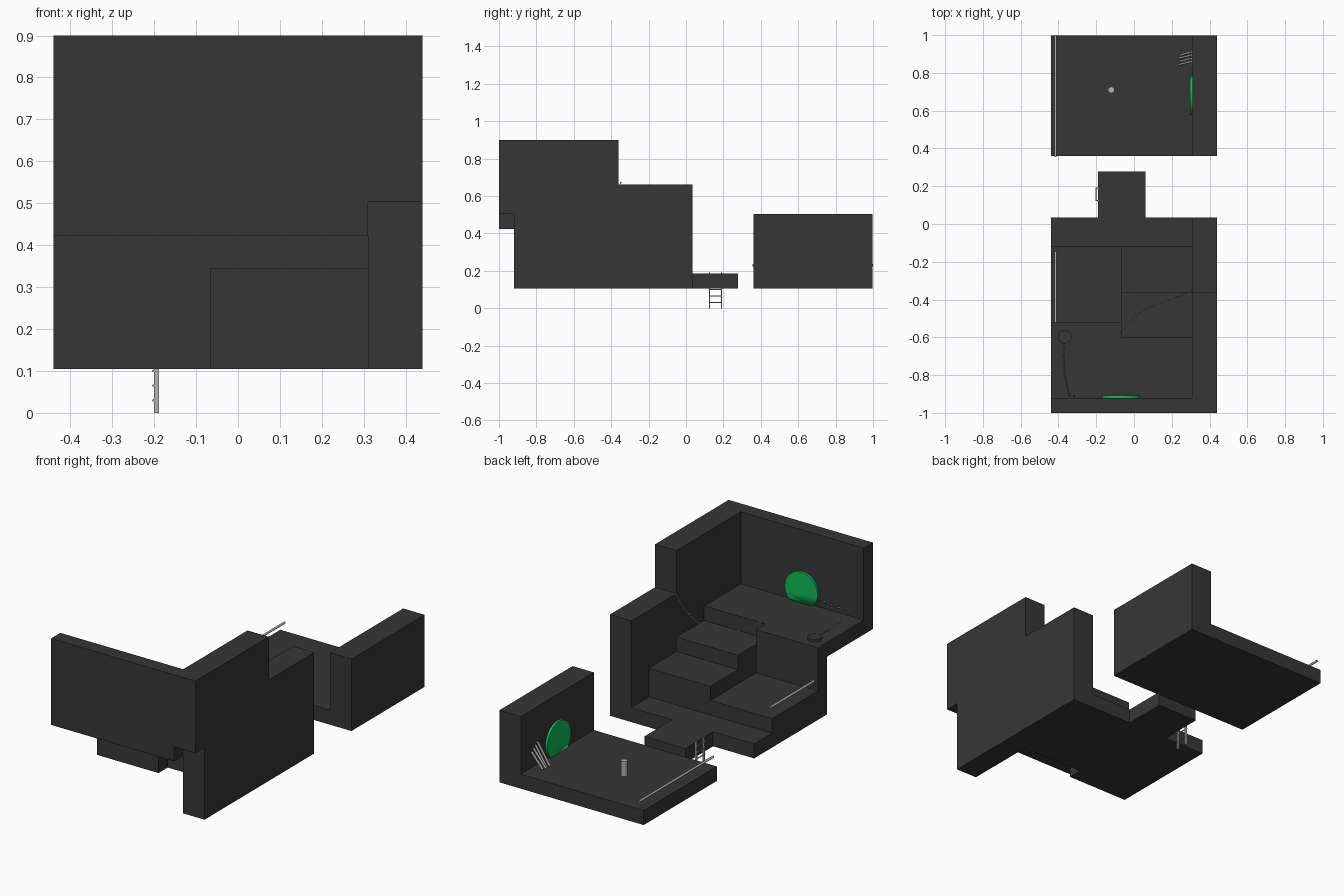
import bpy, bmesh, math
from mathutils import Vector, Matrix

if "Cube" in bpy.data.objects:
    bpy.data.objects.remove(bpy.data.objects["Cube"])


def material(name, rgb):
    m = bpy.data.materials.new(name)
    m.diffuse_color = (*rgb, 1)
    m.use_nodes = True
    m.node_tree.nodes["Principled BSDF"].inputs["Base Color"].default_value = m.diffuse_color
    return m


STONE = material("dark_stone", (0.037, 0.037, 0.037))
METAL = material("light_metal", (0.45, 0.45, 0.45))
GREEN = material("bright_green", (0.005, 0.5, 0.1))


def finish(name, bm, mat, smooth=False):
    bmesh.ops.recalc_face_normals(bm, faces=bm.faces)
    me = bpy.data.meshes.new(name)
    bm.to_mesh(me)
    bm.free()
    me.materials.append(mat)
    for p in me.polygons:
        p.use_smooth = smooth
    if smooth:
        me.set_sharp_from_angle(angle=math.radians(35))
    ob = bpy.data.objects.new(name, me)
    bpy.context.collection.objects.link(ob)
    return ob


def block_union(name, boxes, mat):
    """Joins axis-aligned boxes (x0,x1,y0,y1,z0,z1) and keeps only the outer skin."""
    ax = [sorted({b[2 * i + k] for b in boxes for k in (0, 1)}) for i in range(3)]
    cells = set()
    for i in range(len(ax[0]) - 1):
        for j in range(len(ax[1]) - 1):
            for k in range(len(ax[2]) - 1):
                c = [(ax[n][q] + ax[n][q + 1]) / 2 for n, q in enumerate((i, j, k))]
                if any(all(b[2 * n] < c[n] < b[2 * n + 1] for n in range(3)) for b in boxes):
                    cells.add((i, j, k))
    bm = bmesh.new()
    for cell in cells:
        for n in range(3):
            for side in (0, 1):
                near = list(cell)
                near[n] += 2 * side - 1
                if tuple(near) in cells:
                    continue
                u, v = (n + 1) % 3, (n + 2) % 3
                quad = []
                for du, dv in ((0, 0), (1, 0), (1, 1), (0, 1)):
                    q = list(cell)
                    q[n] += side
                    q[u] += du
                    q[v] += dv
                    quad.append(bm.verts.new([ax[m][q[m]] for m in range(3)]))
                bm.faces.new(quad if side else quad[::-1])
    bmesh.ops.remove_doubles(bm, verts=bm.verts, dist=1e-5)
    bmesh.ops.dissolve_limit(bm, angle_limit=0.01, verts=bm.verts, edges=bm.edges)
    return finish(name, bm, mat)


def rod(name, a, b, r, mat, sides=16):
    a, b = Vector(a), Vector(b)
    d = b - a
    mtx = Matrix.Translation((a + b) / 2) @ d.to_track_quat('Z', 'Y').to_matrix().to_4x4()
    bm = bmesh.new()
    bmesh.ops.create_cone(bm, cap_ends=True, segments=sides, radius1=r, radius2=r,
                          depth=d.length, matrix=mtx)
    return finish(name, bm, mat, True)


def wall_disc(name, a, b, r, floor):
    """Round disc cut flat where it meets the floor."""
    ob = rod(name, a, b, r, GREEN, 40)
    bm = bmesh.new()
    bm.from_mesh(ob.data)
    cut = bmesh.ops.bisect_plane(bm, geom=bm.verts[:] + bm.edges[:] + bm.faces[:],
                                 plane_co=(0, 0, floor), plane_no=(0, 0, 1), clear_inner=True)
    bmesh.ops.contextual_create(bm, geom=[e for e in cut["geom_cut"]
                                          if isinstance(e, bmesh.types.BMEdge)])
    bm.to_mesh(ob.data)
    bm.free()


def chain(name, pts, step=0.011):
    """Oval links along a path, every second one turned a quarter."""
    pts = [Vector(p) for p in pts]
    bm = bmesh.new()
    count, left = 0, 0.0
    for a, b in zip(pts, pts[1:]):
        d = b - a
        rot = d.to_track_quat('X', 'Z').to_matrix().to_4x4()
        t = left
        while t < d.length:
            m = (Matrix.Translation(a + d.normalized() * t) @ rot
                 @ Matrix.Rotation(math.pi / 2 * (count % 2), 4, 'X'))
            rings = []
            for i in range(8):
                w = math.tau * i / 8
                ring = []
                for j in range(4):
                    v = math.tau * j / 4
                    k = 1 + 0.4 * math.cos(v)
                    ring.append(bm.verts.new(m @ Vector((0.0055 * k * math.cos(w),
                                0.0034 * k * math.sin(w), 0.0015 * math.sin(v)))))
                rings.append(ring)
            for i in range(8):
                p, q = rings[i], rings[(i + 1) % 8]
                for j in range(4):
                    bm.faces.new((p[j], q[j], q[(j + 1) % 4], p[(j + 1) % 4]))
            count += 1
            t += step
        left = t - d.length
    finish(name, bm, METAL)


# Stepped hall: landing, stairs, raised deck and two walls
B, S = 0.105, 0.185
block_union("stepped_hall", [
    (-0.44, 0.31, -0.12, 0.035, B, S),            # lowest strip
    (-0.19, 0.06, 0.035, 0.277, B, S),            # jutting landing
    (-0.44, -0.065, -0.60, -0.12, B, 0.265),      # left terrace
    (-0.44, -0.065, -0.60, -0.52, 0.265, 0.423),  # riser below deck
    (-0.065, 0.31, -0.52, -0.12, B, 0.343),       # first stair
    (-0.065, 0.31, -0.60, -0.36, 0.343, 0.423),   # second stair
    (-0.44, -0.065, -1.0, -0.52, 0.423, 0.503),   # deck, left
    (-0.065, 0.31, -1.0, -0.60, 0.423, 0.503),    # deck, right
    (-0.44, 0.44, -1.0, -0.92, 0.503, 0.90),      # end wall
    (0.31, 0.44, -0.92, 0.035, B, 0.503),         # side wall, foot
    (0.31, 0.44, -0.36, 0.035, 0.503, 0.663),     # side wall, low part
    (0.31, 0.44, -1.0, -0.36, 0.503, 0.90),       # side wall, tall part
], STONE)

# Separate platform with its own side wall
block_union("far_platform", [
    (-0.44, 0.31, 0.36, 0.997, B, S),
    (0.31, 0.44, 0.36, 0.997, B, 0.503),
], STONE)

# Green wall discs
wall_disc("platform_disc", (0.311, 0.68, 0.257), (0.297, 0.68, 0.257), 0.103, S)
wall_disc("deck_disc", (-0.067, -0.921, 0.573), (-0.067, -0.907, 0.573), 0.1, 0.503)

# Edge rails
rod("platform_rail", (-0.415, 0.355, 0.23), (-0.415, 1.0, 0.23), 0.006, METAL)
rod("terrace_rail", (-0.415, -0.52, 0.312), (-0.415, -0.145, 0.312), 0.006, METAL)

# Post standing on the platform
rod("post", (-0.12, 0.71, S), (-0.12, 0.71, 0.267), 0.017, METAL, 20)

# Bundle of sticks leaning on the wall
for i in range(4):
    y = 0.848 + 0.017 * i
    rod("leaning_stick_%d" % (i + 1), (0.24 + 0.008 * (i % 2), y - 0.004, S + 0.005),
        (0.305, y + 0.012, 0.315 - 0.012 * i), 0.006, METAL, 12)

# Ladder beside the landing
block_union("ladder_rails", [(-0.2, -0.189, y, y + 0.006, 0, 0.19) for y in (0.122, 0.186)], METAL)
for i in range(5):
    z = 0.03 + 0.035 * i
    rod("ladder_rung_%d" % (i + 1), (-0.202, 0.122, z), (-0.202, 0.192, z), 0.003, METAL, 8)

# Round base plate on the deck
rod("round_plate", (-0.367, -0.597, 0.503), (-0.367, -0.597, 0.516), 0.036, STONE, 32)

# Chains: one to the deck disc, one hanging over the stairs
chain("deck_chain", [(-0.37, -0.633, 0.511), (-0.373, -0.70, 0.511), (-0.365, -0.80, 0.515),
                     (-0.345, -0.908, 0.53), (-0.30, -0.913, 0.535), (-0.16, -0.913, 0.55)])
chain("stair_chain", [(0.31, -0.35, 0.67), (0.28, -0.363, 0.603), (0.22, -0.39, 0.525),
                      (0.13, -0.42, 0.488), (0.05, -0.455, 0.484), (0.0, -0.49, 0.494),
                      (-0.03, -0.53, 0.508), (-0.068, -0.57, 0.53)])
